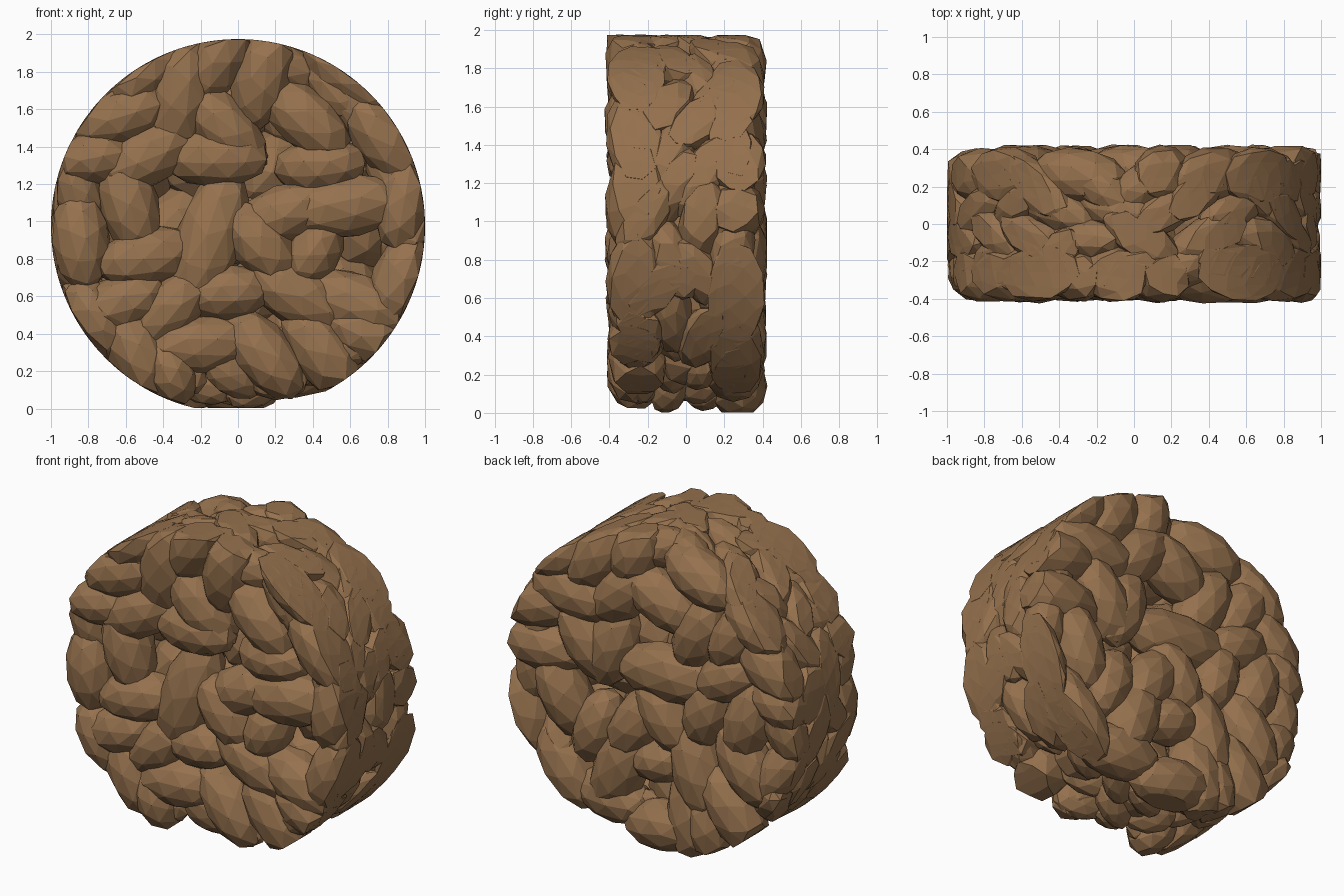
import bpy, bmesh, math, random
from mathutils import Vector, Matrix, Euler

if "Cube" in bpy.data.objects:
    bpy.data.objects.remove(bpy.data.objects["Cube"])

random.seed(11)
R, CZ = 1.0, 0.975          # disc radius and centre height
mat = bpy.data.materials.new("toasted_grain")
mat.diffuse_color = (0.30, 0.165, 0.075, 1)
mat.use_nodes = True
mat.node_tree.nodes["Principled BSDF"].inputs["Base Color"].default_value = mat.diffuse_color


def clip(bm, co, no):
    """Cut away everything outside a plane and cap the hole."""
    if max((v.co - co).dot(no) for v in bm.verts) < 1e-4:
        return
    geom = bm.verts[:] + bm.edges[:] + bm.faces[:]
    bmesh.ops.bisect_plane(bm, geom=geom, plane_co=co, plane_no=no, clear_outer=True)
    rim = [e for e in bm.edges if e.is_boundary]
    if rim:
        bmesh.ops.holes_fill(bm, edges=rim, sides=0)


def add_grain(total, x, y, z, half, width, depth, rot, face=0.0):
    """One faceted grain, pressed into the disc; face = y its outer side touches."""
    bm = bmesh.new()
    bmesh.ops.create_icosphere(bm, subdivisions=2, radius=1)
    roll = Matrix.Rotation(random.uniform(0, 6.28), 4, 'X')
    bm.transform(rot @ Matrix.Diagonal((half, depth, width, 1)) @ roll)
    ext = max(abs(v.co.y) for v in bm.verts)
    if face:
        y = face - math.copysign(ext, face)
    else:                                   # keep rim grains behind the faces
        lim = max(0.0, 0.37 - ext)
        y = max(-lim, min(lim, y))
    bm.transform(Matrix.Translation((x, y, z)))
    # press points beyond the round rim back onto it
    for v in bm.verts:
        d = math.hypot(v.co.x, v.co.z - CZ)
        if d > R:
            v.co.x *= R / d
            v.co.z = CZ + (v.co.z - CZ) * R / d
    clip(bm, Vector((0, 0, 0.003)), Vector((0, 0, -1)))
    me = bpy.data.meshes.new("tmp")
    bm.to_mesh(me)
    total.from_mesh(me)
    bm.free()
    bpy.data.meshes.remove(me)


def finish(total, name):
    me = bpy.data.meshes.new(name)
    total.to_mesh(me)
    total.free()
    me.materials.append(mat)
    bpy.context.collection.objects.link(bpy.data.objects.new(name, me))


# face grains in hundredths: x, z, half length, angle
rows = [(-62, 157, 25, 22), (-78, 134, 20, 5), (-31, 168, 30, 80), (-6, 149, 25, -50),
        (13, 177, 26, 75), (36, 155, 25, -40), (79, 144, 27, -52), (44, 130, 22, 5),
        (-12, 134, 25, 0), (-50, 134, 25, 30), (-58, 109, 25, -75), (-84, 90, 24, 95),
        (-48, 81, 25, 12), (-15, 91, 35, 72), (25, 104, 25, 20), (57, 108, 30, 8),
        (89, 112, 25, 80), (11, 89, 23, -50), (41, 84, 18, 60), (87, 69, 25, 68),
        (-7, 62, 22, 5), (33, 60, 28, -30), (63, 56, 28, -20), (-36, 53, 23, 45),
        (-63, 56, 23, 20), (-76, 48, 21, -60), (-55, 32, 24, -65), (-20, 34, 26, 5),
        (14, 29, 25, -50), (46, 29, 27, -52), (68, 40, 22, -25), (60, 179, 26, -38),
        (-12, 186, 25, 60), (-36, 20, 17, -70), (-50, 180, 22, 40)]

for name, side in (("front_grains", -1), ("back_grains", 1)):
    total = bmesh.new()
    spin = 0 if side < 0 else math.radians(75)
    for x, z, h, a in rows:
        p = Matrix.Rotation(spin, 3, 'Y') @ Vector((x / 100, 0, z / 100 - CZ))
        rot = Matrix.Rotation(spin - math.radians(a), 4, 'Y') @ \
            Euler((0, 0, math.radians(random.uniform(-8, 8)))).to_matrix().to_4x4()
        if side > 0 and p.z < -0.8:
            p *= 0.92
        add_grain(total, p.x, 0, p.z + CZ, h * 1.17 / 100, 0.105 + h * 0.0022, 0.155, rot,
                  side * random.uniform(0.405, 0.425))
    finish(total, name)

# grains around the rim, smaller and set deeper at the ragged bottom
total = bmesh.new()
for j, y in enumerate((-0.24, -0.08, 0.08, 0.24)):
    for i in range(19):
        a = (i + 0.5 * (j % 2) + random.uniform(-.25, .25)) * math.tau / 19
        low = math.sin(a) < -0.7
        r = random.uniform(0.78, 0.85) if low else random.uniform(0.86, 0.93)
        rot = Matrix.Rotation(-a - math.pi / 2 + random.uniform(-.5, .5), 4, 'Y') @ \
            Matrix.Rotation(random.uniform(-0.7, 0.7), 4, 'Z')
        s = 0.75 if low else 1
        add_grain(total, r * math.cos(a), y, CZ + r * math.sin(a),
                  0.25 * s, 0.13, 0.12 * s, rot)
finish(total, "rim_grains")

# inner grains behind the gaps
total = bmesh.new()
for ring, n in ((0.0, 1), (0.34, 6), (0.66, 12)):
    for i in range(n):
        a = i * math.tau / n
        rot = Matrix.Rotation(random.uniform(0, 3.14), 4, 'Y')
        add_grain(total, ring * math.cos(a), 0, CZ + ring * math.sin(a), 0.27, 0.2, 0.25, rot)
finish(total, "inner_grains")
